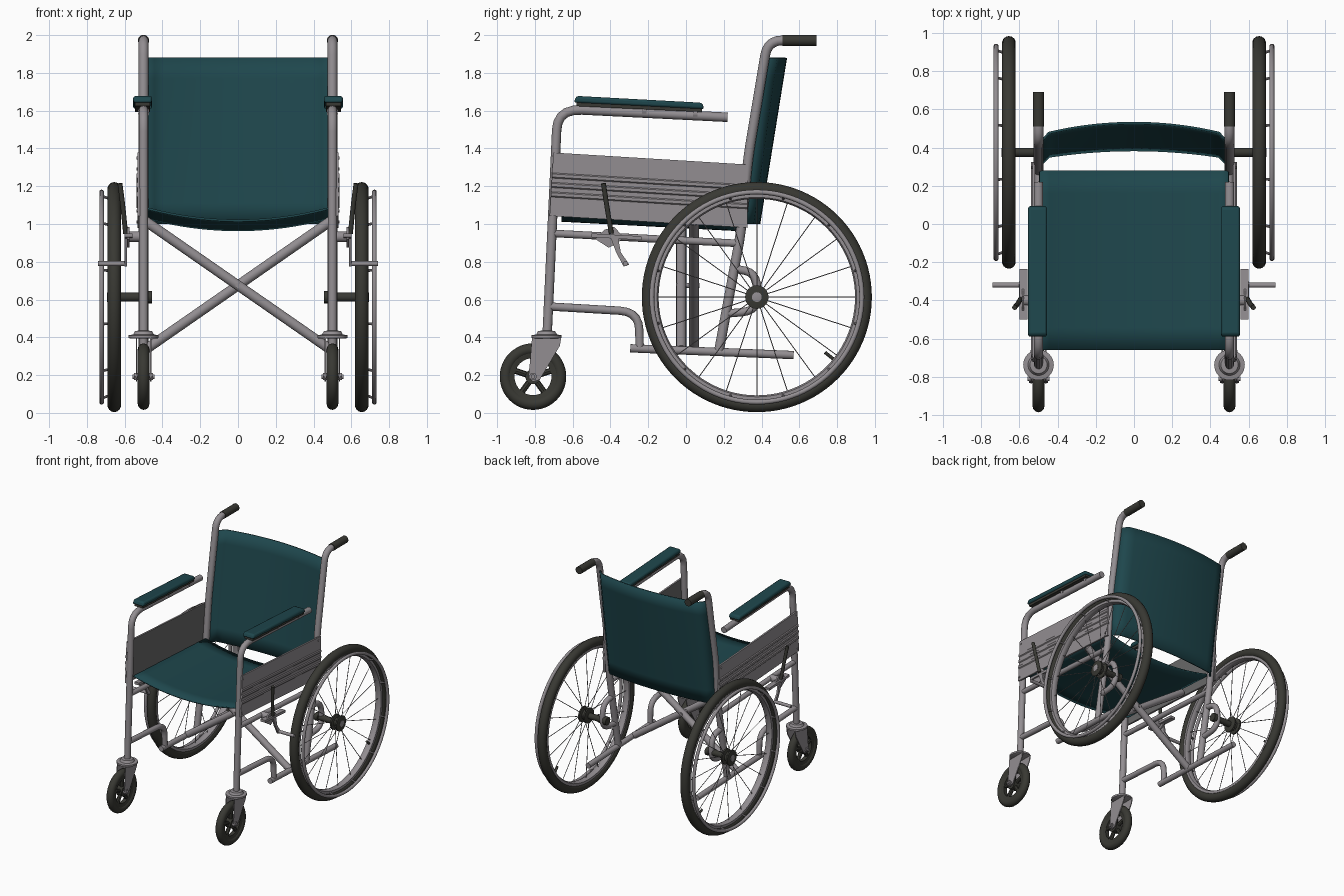
import bpy, bmesh, math
from mathutils import Vector

if "Cube" in bpy.data.objects:
    bpy.data.objects.remove(bpy.data.objects["Cube"])


def material(name, rgb):
    m = bpy.data.materials.new(name)
    m.diffuse_color = (*rgb, 1)
    m.use_nodes = True
    m.node_tree.nodes["Principled BSDF"].inputs["Base Color"].default_value = m.diffuse_color
    return m


TEAL = material("teal_vinyl", (0.013, 0.062, 0.073))
GREY = material("grey_metal", (0.29, 0.27, 0.285))
DARK = material("dark_rubber", (0.04, 0.04, 0.033))
SHADE = material("inner_panel_grey", (0.14, 0.14, 0.14))


def finish(name, bm, mats, mirror=True, bevel=0, solid=0):
    bmesh.ops.recalc_face_normals(bm, faces=bm.faces)
    me = bpy.data.meshes.new(name)
    bm.to_mesh(me)
    bm.free()
    ob = bpy.data.objects.new(name, me)
    bpy.context.collection.objects.link(ob)
    for m in (mats if isinstance(mats, (list, tuple)) else [mats]):
        me.materials.append(m)
    bpy.ops.object.select_all(action='DESELECT')
    ob.select_set(True)
    bpy.context.view_layer.objects.active = ob
    bpy.ops.object.shade_smooth_by_angle(angle=math.radians(40))
    if solid:
        md = ob.modifiers.new("thickness", 'SOLIDIFY')
        md.thickness, md.offset = solid, 0
    if bevel:
        md = ob.modifiers.new("bevel", 'BEVEL')
        md.width, md.segments = bevel, 2
    if mirror:
        ob.modifiers.new("mirror", 'MIRROR').use_mirror_merge = False
    return ob


def rounded(pts, d):
    # replace inner corners with short quadratic curves
    p = [Vector(q) for q in pts]
    out = [p[0]]
    for a, b, c in zip(p, p[1:], p[2:]):
        s = b + (a - b).normalized() * min(d, (a - b).length * .49)
        e = b + (c - b).normalized() * min(d, (c - b).length * .49)
        out += [s.lerp(b, t).lerp(b.lerp(e, t), t) for t in (0, .2, .4, .6, .8, 1)]
    return out + [p[-1]]


def sweep(bm, pts, r, n=14):
    # round tube along a path, capped
    rings, ref = [], None
    for i, p in enumerate(pts):
        t = (pts[min(i + 1, len(pts) - 1)] - pts[max(i - 1, 0)]).normalized()
        if ref is None:
            ref = t.orthogonal()
        ref = (ref - t * ref.dot(t)).normalized()
        o = t.cross(ref)
        rings.append([bm.verts.new(p + r * (math.cos(k * math.tau / n) * ref + math.sin(k * math.tau / n) * o))
                      for k in range(n)])
    for a, b in zip(rings, rings[1:]):
        for k in range(n):
            bm.faces.new((a[k], a[(k + 1) % n], b[(k + 1) % n], b[k]))
    bm.faces.new(rings[0])
    bm.faces.new(rings[-1])


def tube(name, pts, r, mat=GREY, d=.06, mirror=True):
    bm = bmesh.new()
    sweep(bm, rounded(pts, d), r)
    return finish(name, bm, mat, mirror)


def side(x, yz):
    return [(x, y, z) for y, z in yz]


def lathe(name, profile, c, mat, axis='X', n=64, closed=True):
    # profile of (radius, offset along axis) revolved about centre c
    bm = bmesh.new()
    rings = []
    for r, h in profile:
        ring = []
        for k in range(n):
            u, v = r * math.cos(k * math.tau / n), r * math.sin(k * math.tau / n)
            ring.append(bm.verts.new(Vector(c) + Vector((h, u, v) if axis == 'X' else (u, v, h))))
        rings.append(ring)
    for a, b in zip(rings, rings[1:] + (rings[:1] if closed else [])):
        for k in range(n):
            bm.faces.new((a[k], a[(k + 1) % n], b[(k + 1) % n], b[k]))
    if not closed:
        bm.faces.new(rings[0])
        bm.faces.new(rings[-1])
    return finish(name, bm, mat)


def circle(R, r, n=12):
    return [(R + r * math.cos(k * math.tau / n), r * math.sin(k * math.tau / n)) for k in range(n)]


def plate(name, x0, x1, yz, mats, bevel=0):
    # side outline extruded across x
    bm = bmesh.new()
    f = bm.faces.new([bm.verts.new((x0, y, z)) for y, z in yz])
    ext = bmesh.ops.extrude_face_region(bm, geom=[f])
    bmesh.ops.translate(bm, vec=(x1 - x0, 0, 0), verts=[v for v in ext['geom'] if isinstance(v, bmesh.types.BMVert)])
    return finish(name, bm, mats, bevel=bevel)


def sheet(name, fn, nu=20, nv=8, solid=.012):
    # cloth surface from a function of u (-1..1) and v (0..1)
    bm = bmesh.new()
    g = [[bm.verts.new(fn(-1 + 2 * i / nu, j / nv)) for i in range(nu + 1)] for j in range(nv + 1)]
    for j in range(nv):
        for i in range(nu):
            bm.faces.new((g[j][i], g[j][i + 1], g[j + 1][i + 1], g[j + 1][i]))
    return finish(name, bm, TEAL, mirror=False, solid=solid)


# seat and backrest cloth; the backrest edges turn in to the tubes
sheet("seat", lambda u, v: (.495 * u, -.66 + .94 * v, 1.018 - .05 * v + .068 * u * u))
sheet("backrest", lambda u, v: (
    .495 * u, .345 + .12 * v + (.042 + .022 * v) * (1 - u * u) - .045 * max(0, (abs(u) - .9) / .1), 1.0 + .88 * v))

# side frame tubes
X = .5
tube("front_upright_and_arm", side(X, [(-.735, .42), (-.69, 1.38), (-.68, 1.61), (.22, 1.565)]), .025, d=.13)
tube("back_upright", side(X, [(.175, .33), (.29, .95), (.33, 1.36), (.432, 1.972), (.67, 1.972)]), .026, d=.08)
tube("push_grip", side(X, [(.51, 1.972), (.69, 1.972)]), .03, DARK)
tube("seat_side_rail", side(X, [(-.70, .95), (.28, .897)]), .02)
tube("lower_front_tube", side(X, [(-.72, .563), (-.25, .535), (-.245, .34)]), .022, d=.1)
tube("bottom_rail", side(X, [(-.295, .342), (.57, .306)]), .022)
tube("axle_bracket_loop", side(X, [(.25, .765), (.375, .74), (.385, .54), (.20, .525)]), .022, d=.09)

# folding cross brace
for s, y in ((1, -.025), (-1, .042)):
    tube("cross_brace", [(-.49 * s, y, 1.015), (.49 * s, y, .335)], .027, mirror=False)
tube("brace_pivot", [(0, -.054, .675), (0, .072, .675)], .014, mirror=False)

# ribbed side panel, inner face darker
bm = bmesh.new()
prof = [(.518, 0), (.532, 0)]
for h in (.10, .15, .20):
    prof += [(.532, h), (.538, h + .006), (.538, h + .022), (.532, h + .028)]
prof += [(.532, .335), (.518, .335)]
ends = []
for y0, zb, lean in ((-.722, 1.043, .02), (.325, .98, 0)):
    ends.append([bm.verts.new((x, y0 + lean * h / .335, zb + h)) for x, h in prof])
for k in range(len(prof)):
    j = (k + 1) % len(prof)
    f = bm.faces.new((ends[0][k], ends[0][j], ends[1][j], ends[1][k]))
    f.material_index = 1 if k == len(prof) - 1 else 0
bm.faces.new(ends[0])
bm.faces.new(ends[1])
finish("side_panel", bm, [GREY, SHADE])
bm = bmesh.new()
for y, z in ((-.69, 1.35), (-.705, 1.07), (.295, 1.29), (.295, 1.01)):
    sweep(bm, [Vector((.53, y, z)), Vector((.537, y, z))], .008, 8)
finish("panel_rivets", bm, GREY)

# padded armrest with base and clips
plate("arm_pad", .455, .555, [(-.595, 1.643), (-.58, 1.678), (.085, 1.642), (.098, 1.608)], TEAL, bevel=.012)
plate("arm_pad_base", .465, .545, [(-.58, 1.624), (-.58, 1.65), (.085, 1.615), (.085, 1.593)], DARK)
for y, z in ((-.22, 1.60), (.05, 1.585)):
    tube("arm_clip", [(X, y - .012, z), (X, y + .012, z)], .029)

# main wheels
C = (.655, .375, .613)
lathe("main_tyre", circle(.573, .036, 14), C, DARK, n=96)
lathe("main_rim", [(.548, -.026), (.548, .026), (.528, .026), (.52, .012), (.52, -.012), (.528, -.026)], C, GREY, n=96)
lathe("hand_rim", circle(.556, .013, 10), (.722, C[1], C[2]), GREY, n=96)
lathe("main_hub", [(.04, -.035), (.062, -.03), (.062, -.018), (.038, -.012), (.038, .012), (.062, .018),
                   (.062, .03), (.04, .035)], C, DARK, n=24, closed=False)
lathe("hub_cap", [(.026, .034), (.026, .037), (.015, .039)], C, GREY, n=20, closed=False)
tube("axle", [(.49, C[1], C[2]), (.63, C[1], C[2])], .024, DARK)
tube("axle_collar", [(.455, C[1], C[2]), (.485, C[1], C[2])], .033, DARK)


def polar(c, r, a, x):
    return Vector((x, c[1] + r * math.sin(a), c[2] + r * math.cos(a)))


bm = bmesh.new()
for k in range(20):
    a = k * math.tau / 20
    sweep(bm, [polar(C, .045, a, C[0] + (.025 if k % 2 else -.025)), polar(C, .53, a, C[0])], .0026, 6)
finish("spokes", bm, GREY)
bm = bmesh.new()
for k in range(12):
    a = (k + .5) * math.tau / 12
    sweep(bm, [polar(C, .535, a, .67), polar(C, .554, a, .72)], .007, 8)
finish("hand_rim_stubs", bm, GREY)
a = math.radians(129)
tube("tyre_valve", [polar(C, .53, a, .655), polar(C, .465, a, .665)], .009, DARK)

# casters
K = (X, -.81, .192)
lathe("caster_tyre", circle(.145, .031, 12), K, DARK, n=48)
lathe("caster_rim", [(.125, -.022), (.125, .022), (.098, .016), (.098, -.016)], K, DARK, n=40)
lathe("caster_hub", [(.04, -.026), (.04, .026)], K, DARK, n=20, closed=False)
bm = bmesh.new()
for k in range(5):
    a = k * math.tau / 5
    sweep(bm, [polar(K, .02, a, X), polar(K, .11, a, X)], .016, 8)
finish("caster_spokes", bm, DARK)
tube("caster_axle", [(X - .058, K[1], K[2]), (X + .058, K[1], K[2])], .012)
lathe("caster_nuts", [(.022, -.05), (.022, .05)], K, GREY, n=6, closed=False)
fork = [(-.815, .40), (-.66, .40), (-.668, .355), (-.775, .175), (-.81, .165), (-.835, .185), (-.825, .28)]
plate("fork_outer", X + .034, X + .041, fork, GREY)
plate("fork_inner", X - .041, X - .034, fork, GREY)
lathe("fork_crown", [(.07, -.012), (.08, -.008), (.08, .006), (.055, .01), (.045, .028), (.03, .03)],
      (X, -.738, .405), GREY, axis='Z', n=32, closed=False)

# parking brake
plate("brake_plate", .575, .587, [(-.48, .92), (-.43, .97), (-.38, .985), (-.33, .93), (-.36, .90), (-.41, .875)], GREY)
plate("brake_arm", .588, .602, [(-.40, .93), (-.36, .93), (-.345, .85), (-.30, .785), (-.33, .775), (-.37, .85)], GREY)
plate("brake_mount", .558, .60, [(-.50, .93), (-.50, .95), (-.235, .935), (-.235, .915)], GREY)
tube("brake_clamp", [(X, -.40, .933), (.575, -.40, .933)], .028)
tube("brake_shoe", [(.59, -.32, .79), (.742, -.32, .79)], .013)
tube("brake_lever", [(.595, -.395, .95), (.61, -.42, 1.1), (.625, -.437, 1.215)], .013, DARK)
